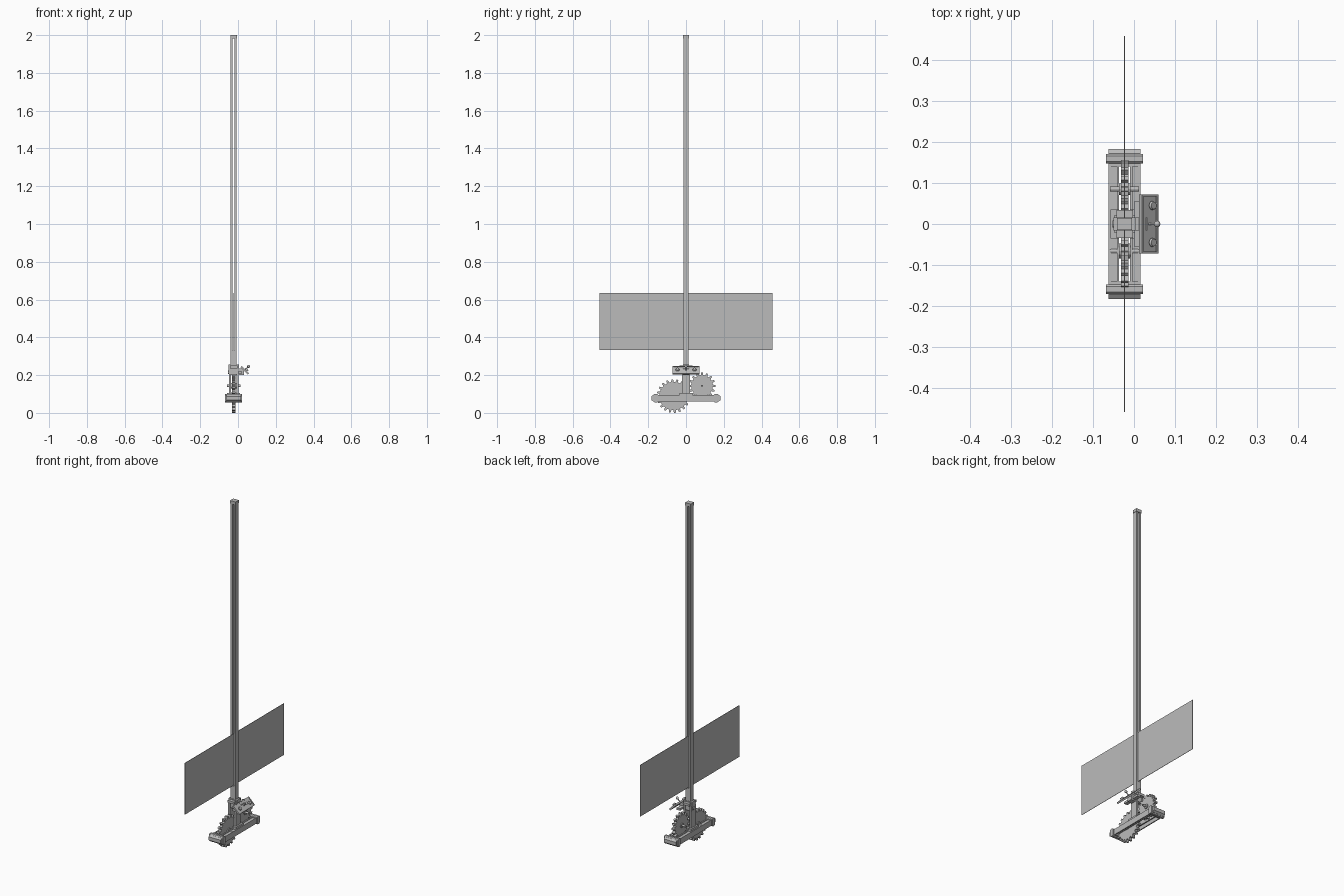
import bpy, bmesh, math
from mathutils import Matrix, Vector

cube = bpy.data.objects.get("Cube")
if cube:
    bpy.data.objects.remove(cube, do_unlink=True)

grey = bpy.data.materials.new("plain grey")
grey.use_nodes = True
grey.diffuse_color = (0.5, 0.5, 0.5, 1)
grey.node_tree.nodes["Principled BSDF"].inputs["Base Color"].default_value = (0.5, 0.5, 0.5, 1)

MID = -0.023  # x of the mast, gears and base


def finish(name, bm):
    bmesh.ops.recalc_face_normals(bm, faces=bm.faces)
    mesh = bpy.data.meshes.new(name)
    bm.to_mesh(mesh)
    bm.free()
    mesh.materials.append(grey)
    obj = bpy.data.objects.new(name, mesh)
    bpy.context.collection.objects.link(obj)
    return obj


def box(name, x, y, z):
    """Box between pairs of limits."""
    bm = bmesh.new()
    bmesh.ops.create_cube(bm, size=1)
    for v in bm.verts:
        v.co = [sum(r) / 2 + c * (r[1] - r[0]) for r, c in zip((x, y, z), v.co)]
    return finish(name, bm)


def prism(name, profile, x0, x1):
    """Profile of (y, z) points extruded along x."""
    bm = bmesh.new()
    face = bm.faces.new([bm.verts.new((x0, y, z)) for y, z in profile])
    new = bmesh.ops.extrude_face_region(bm, geom=[face])["geom"]
    bmesh.ops.translate(bm, vec=(x1 - x0, 0, 0),
                        verts=[g for g in new if isinstance(g, bmesh.types.BMVert)])
    return finish(name, bm)


def rod(name, a, b, r, r2=None, sides=12):
    """Cylinder or cone between two points."""
    a, b = Vector(a), Vector(b)
    bm = bmesh.new()
    turn = (b - a).to_track_quat('Z', 'Y').to_matrix().to_4x4()
    bmesh.ops.create_cone(bm, cap_ends=True, segments=sides, radius1=r,
                          radius2=r if r2 is None else r2, depth=(b - a).length,
                          matrix=Matrix.Translation((a + b) / 2) @ turn)
    return finish(name, bm)


def ball(name, centre, r):
    bm = bmesh.new()
    bmesh.ops.create_uvsphere(bm, u_segments=12, v_segments=8, radius=r,
                              matrix=Matrix.Translation(centre))
    obj = finish(name, bm)
    for p in obj.data.polygons:
        p.use_smooth = True


def gear(name, y, z, r, teeth, phase):
    """Spur gear with blunt teeth, an axle and raised hubs."""
    root, step, pts = r - 0.014, math.tau / teeth, []
    for i in range(teeth):
        for frac, rad in ((-0.28, root), (-0.17, r), (0.17, r), (0.28, root)):
            a = (i + frac + phase) * step
            pts.append((y + rad * math.cos(a), z + rad * math.sin(a)))
    prism(name, pts, MID - 0.009, MID + 0.009)
    rod(name + "_hub", (MID - 0.014, y, z), (MID + 0.014, y, z), r * 0.2)
    rod(name + "_axle", (MID - 0.035, y, z), (MID + 0.035, y, z), 0.006)


# Slotted mast, with a closed foot and a cap
for side, label in ((-1, "right"), (1, "left")):
    x = sorted((MID + side * 0.005, MID + side * 0.016))
    box(label + "_mast_rail", x, (-0.013, 0.013), (0.23, 1.99))
box("mast_foot", (MID - 0.016, MID + 0.016), (-0.013, 0.013), (0.2, 0.33))
box("mast_cap", (MID - 0.018, MID + 0.018), (-0.015, 0.015), (1.982, 2.0))

# Thin panel sliding in the mast slot
box("panel", (MID - 0.001, MID + 0.001), (-0.459, 0.459), (0.334, 0.636))

# Base channel: top strips, flanges, uprights and feet on both sides of the gears
for side, label in ((-1, "right"), (1, "left")):
    def span(a, b):
        return sorted((MID + side * a, MID + side * b))
    box(label + "_base_strip", span(0.013, 0.039), (-0.165, 0.165), (0.082, 0.092))
    box(label + "_base_flange", span(0.033, 0.039), (-0.165, 0.165), (0.06, 0.094))
    box(label + "_base_rib", span(0.013, 0.019), (-0.155, 0.155), (0.07, 0.096))
    box(label + "_upright", span(0.014, 0.025), (-0.022, 0.022), (0.09, 0.235))
    box(label + "_upright_foot", span(0.014, 0.034), (-0.035, 0.035), (0.09, 0.106))
    rod(label + "_pivot_bolt", span(0.02, 0.03)[0:1] + [0, 0.215],
        span(0.02, 0.03)[1:] + [0, 0.215], 0.009)

# End blocks with a raised collar
for side, label in ((-1, "front"), (1, "back")):
    tip = [(side * y, z) for y, z in ((0.14, 0.06), (0.172, 0.06), (0.183, 0.068),
                                      (0.183, 0.088), (0.172, 0.096), (0.14, 0.096))]
    prism(label + "_end_block", tip, MID - 0.039, MID + 0.039)
    collar = [(side * y, z) for y, z in ((0.148, 0.06), (0.153, 0.055), (0.166, 0.055),
                                         (0.171, 0.06), (0.171, 0.096), (0.166, 0.101),
                                         (0.153, 0.101), (0.148, 0.096))]
    prism(label + "_collar", collar, MID - 0.045, MID + 0.045)

# Meshing gears
gear("large_gear", -0.066, 0.089, 0.089, 20, 0.25)
gear("small_gear", 0.085, 0.143, 0.071, 16, 0.0)

# Clamp around the mast foot
box("mast_clamp", (MID - 0.027, MID + 0.027), (-0.016, 0.016), (0.205, 0.255))
box("clamp_flange", (MID - 0.02, MID + 0.02), (-0.034, 0.034), (0.236, 0.25))

# Control bracket and sloping plate with a rim
box("control_bracket", (0.0, 0.022), (-0.055, 0.055), (0.208, 0.22))
box("control_arm", (0.0, 0.032), (-0.016, 0.016), (0.2, 0.236))
centre, out, down = Vector((0.036, 0, 0.226)), Vector((1, 0, 1)).normalized(), Vector((1, 0, -1)).normalized()


def sloped(name, u, y, w):
    """Box set along the slope (u), across (y) and out of the slope (w)."""
    obj = box(name, u, y, w)
    for v in obj.data.vertices:
        a, b, c = v.co
        v.co = centre + down * a + out * c + Vector((0, b, 0))


sloped("control_plate", (-0.028, 0.028), (-0.072, 0.072), (-0.005, 0.002))
for s, label in ((-1, "upper"), (1, "lower")):
    sloped(label + "_plate_rim", sorted((s * 0.023, s * 0.028)), (-0.072, 0.072), (0.002, 0.005))
for s, label in ((-1, "front"), (1, "back")):
    sloped(label + "_plate_rim", (-0.023, 0.023), sorted((s * 0.067, s * 0.072)), (0.002, 0.005))

# Lever with a ball, and a knob on each side
rod("lever", centre, centre + out * 0.027, 0.003)
ball("lever_ball", centre + out * 0.029, 0.008)
for s, label in ((-1, "front"), (1, "back")):
    base = centre + Vector((0, s * 0.045, 0)) + down * 0.004
    rod(label + "_knob_stem", base, base + out * 0.012, 0.005)
    rod(label + "_knob", base + out * 0.008, base + out * 0.014, 0.011, 0.009)
